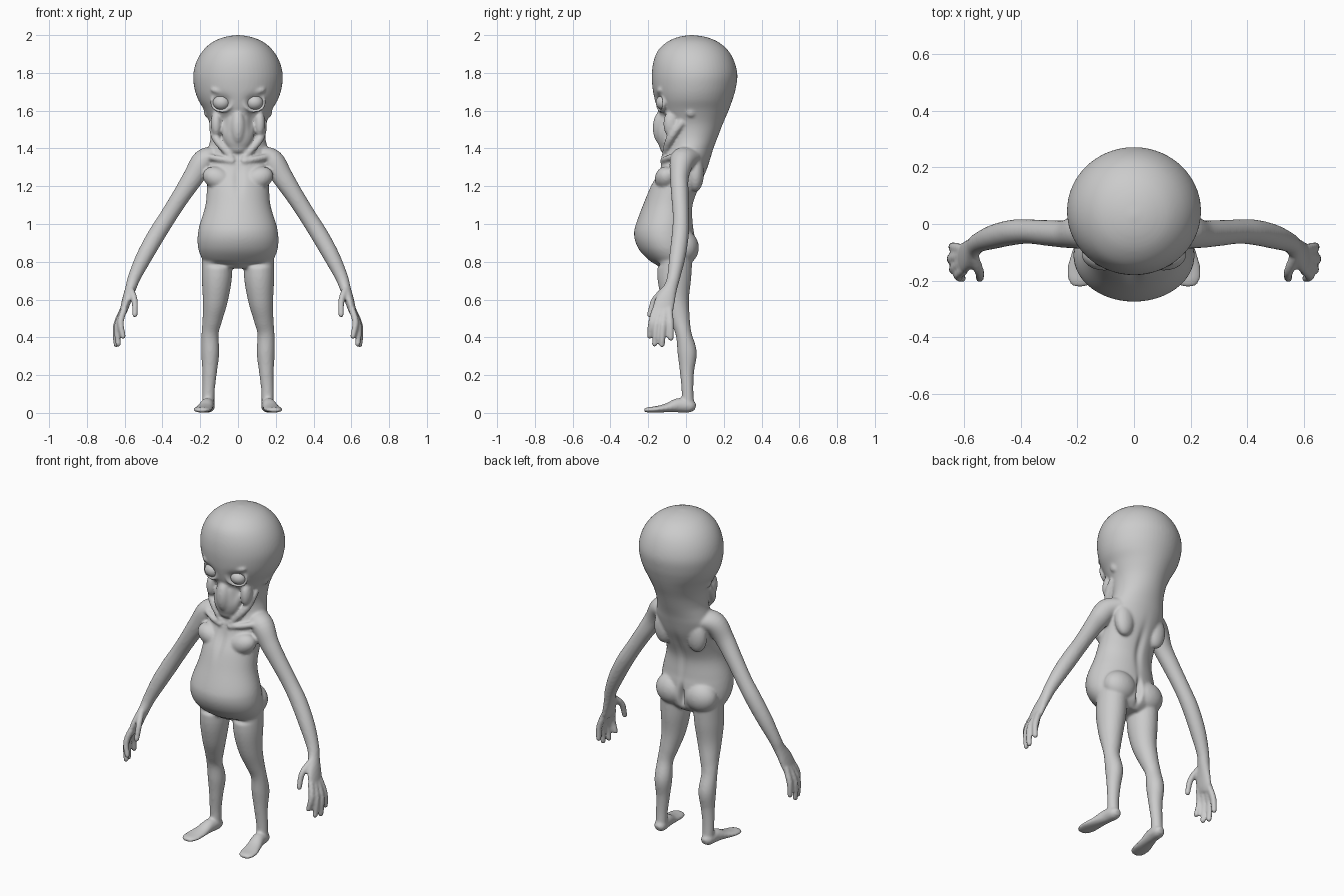
import bpy, bmesh, math
from mathutils import Vector, Matrix

bm = bmesh.new()


def spline(pts, n=5):
    """Catmull-Rom interpolation of rows of any length."""
    p = [pts[0]] + list(pts) + [pts[-1]]
    out = []
    for i in range(1, len(p) - 2):
        for k in range(n):
            t = k / n
            out.append([0.5 * (2 * b + (c - a) * t + (2 * a - 5 * b + 4 * c - d) * t * t
                               + (3 * b - a - 3 * c + d) * t ** 3)
                        for a, b, c, d in zip(p[i - 1], p[i], p[i + 1], p[i + 2])])
    return out + [list(pts[-1])]


def tube(pts, ref=(0, 1, 0), mirror=True, flat=False, sides=28):
    """Rows of x, y, z, radius along ref, radius across ref."""
    rows = spline(pts)
    for s in ((1, -1) if mirror else (1,)):
        rings = []
        for i, r in enumerate(rows):
            a, b = rows[max(i - 1, 0)], rows[min(i + 1, len(rows) - 1)]
            t = Vector((0, 0, 1)) if flat else (Vector(b[:3]) - Vector(a[:3])).normalized()
            u = Vector(ref)
            u = (u - t * u.dot(t)).normalized()
            v = t.cross(u)
            ring = []
            for k in range(sides):
                q = 2 * math.pi * k / sides
                c = Vector(r[:3]) + u * r[3] * math.cos(q) + v * r[4] * math.sin(q)
                ring.append(bm.verts.new((c.x * s, c.y, c.z)))
            rings.append(ring)
        for r0, r1 in zip(rings, rings[1:]):
            for k in range(sides):
                j = (k + 1) % sides
                bm.faces.new((r0[k], r0[j], r1[j], r1[k]))
        bm.faces.new(rings[0])
        bm.faces.new(rings[-1])


def blob(c, r, mirror=True, tilt=0):
    for s in ((1, -1) if mirror else (1,)):
        m = (Matrix.Translation((c[0] * s, c[1], c[2])) @ Matrix.Rotation(tilt * s, 4, 'Y')
             @ Matrix.Diagonal((*r, 1)))
        bmesh.ops.create_uvsphere(bm, u_segments=28, v_segments=18, radius=1, matrix=m)


# Head, neck and torso: z, front y, back y, half width
profile = [(0.765, -.13, .0, .10), (0.80, -.185, .035, .175), (0.85, -.238, .05, .205),
           (0.90, -.266, .05, .214), (0.95, -.275, .045, .212), (1.0, -.265, .038, .202),
           (1.1, -.228, .038, .172), (1.2, -.19, .075, .165), (1.28, -.145, .108, .17),
           (1.35, -.12, .13, .172), (1.40, -.10, .145, .158), (1.46, -.10, .168, .145),
           (1.53, -.115, .195, .15), (1.60, -.148, .225, .178), (1.66, -.166, .247, .212),
           (1.72, -.177, .264, .231), (1.79, -.181, .272, .237), (1.86, -.172, .256, .220),
           (1.92, -.147, .222, .184), (1.965, -.098, .168, .132), (1.99, -.04, .105, .07),
           (2.0, .02, .04, .01)]
tube([(0, (f + b) / 2, z, (b - f) / 2, w) for z, f, b, w in profile],
     mirror=False, flat=True, sides=56)

# Muzzle, nose and chin
blob((0, -.10, 1.49), (.085, .058, .115), False)
blob((0, -.13, 1.51), (.042, .046, .09), False)
blob((0, -.105, 1.41), (.055, .035, .04), False)
# Brow, cheek and ear
blob((.085, -.135, 1.70), (.06, .022, .02), tilt=-.2)
blob((.115, -.08, 1.53), (.03, .04, .07))
blob((.165, .025, 1.595), (.016, .026, .03))
# Neck cords, collar bones and chest
tube([(.135, -.02, 1.54, .02, .02), (.115, -.085, 1.45, .022, .022), (.03, -.115, 1.35, .016, .016)])
tube([(.02, -.125, 1.33, .016, .016), (.10, -.105, 1.345, .016, .016), (.18, -.05, 1.36, .02, .02)], (0, 0, 1))
blob((.105, -.105, 1.24), (.085, .06, .06), tilt=-.4)
# Shoulder blades and buttocks
blob((.11, .05, 1.27), (.06, .045, .10))
blob((.095, -.01, .875), (.1, .078, .09))

# Arms
tube([(.12, .01, 1.36, .07, .05), (.18, -.02, 1.335, .066, .062), (.235, -.035, 1.25, .05, .056),
      (.30, -.032, 1.15, .046, .048), (.37, -.027, 1.04, .043, .045), (.43, -.03, .945, .045, .046),
      (.495, -.045, .83, .043, .043), (.548, -.065, .72, .035, .034), (.568, -.083, .66, .037, .029),
      (.588, -.108, .60, .052, .025), (.603, -.122, .55, .055, .021), (.612, -.126, .52, .04, .015)])
# Fingers and thumb: base, knuckle, tip
digits = [((.602, -.162, .55), (.622, -.183, .48), (.608, -.192, .405)),
          ((.610, -.138, .54), (.638, -.158, .46), (.634, -.166, .365)),
          ((.612, -.112, .54), (.645, -.122, .46), (.645, -.127, .36)),
          ((.608, -.088, .55), (.638, -.082, .47), (.642, -.080, .395)),
          ((.572, -.105, .66), (.548, -.165, .60), (.546, -.192, .52))]
for a, b, c in digits:
    tube([(*a, .018, .018), (*b, .0175, .0175), (*c, .015, .015)], sides=14)
    blob(c, (.015, .015, .015))

# Legs
tube([(.11, -.055, .85, .09, .08), (.112, -.062, .72, .09, .08), (.12, -.055, .6, .072, .067),
      (.135, -.033, .5, .054, .053), (.148, -.013, .42, .042, .045), (.147, .006, .32, .051, .048),
      (.15, .005, .22, .038, .039), (.156, .008, .12, .031, .033), (.157, .01, .04, .034, .032)])
# Feet
tube([(.157, .05, .028, .018, .016), (.157, .025, .035, .035, .033), (.164, -.04, .04, .037, .038),
      (.176, -.10, .027, .043, .024), (.186, -.155, .019, .05, .017), (.193, -.2, .016, .042, .014),
      (.195, -.222, .014, .022, .009)], (1, 0, 0))

# Eyelids: rings around the eyes
lid = [(.087 + .053 * math.cos(q), -.138 + .018 * math.cos(q), 1.643 + .045 * math.sin(q), .009, .009)
       for q in [2 * math.pi * k / 12 for k in range(13)]]
tube(lid, sides=10)

# Fuse everything into one skin
bmesh.ops.recalc_face_normals(bm, faces=bm.faces)
raw = bpy.data.meshes.new("body_parts")
bm.to_mesh(raw)
bm.free()
body = bpy.data.objects.new("body", raw)
bpy.context.collection.objects.link(body)
rm = body.modifiers.new("fuse", 'REMESH')
rm.mode, rm.voxel_size = 'VOXEL', .0075
sm = body.modifiers.new("soften", 'SMOOTH')
sm.factor, sm.iterations = .5, 6
skin = bpy.data.meshes.new_from_object(body.evaluated_get(bpy.context.evaluated_depsgraph_get()))
body.modifiers.clear()
body.data = skin

# Sculpted dents: centre, spread, push (x side is mirrored)
dents = [((.087, -.16, 1.643), (.04, .05, .033), (0, .025, 0)),
         ((.07, -.14, 1.54), (.018, .05, .05), (0, .015, 0)),
         ((0, .07, .86), (.014, .06, .06), (0, -.045, 0)),
         ((0, .07, 1.12), (.022, .06, .13), (0, -.014, 0)),
         ((0, -.17, 1.24), (.025, .06, .09), (0, .012, 0)),
         ((.09, -.17, .785), (.07, .06, .012), (0, .015, 0))]
for v in skin.vertices:
    p = v.co.copy()
    for c, w, d in dents:
        e = (((abs(p.x) - c[0]) / w[0]) ** 2 + ((p.y - c[1]) / w[1]) ** 2 + ((p.z - c[2]) / w[2]) ** 2)
        if e < 9:
            v.co += Vector(d) * math.exp(-e)
for f in skin.polygons:
    f.use_smooth = True

# Eyes
for s, name in ((1, "left_eye"), (-1, "right_eye")):
    bpy.ops.mesh.primitive_uv_sphere_add(segments=32, ring_count=20, radius=1,
                                         location=(.087 * s, -.118, 1.643))
    eye = bpy.context.object
    eye.name = name
    eye.scale = (.046, .042, .04)
    bpy.ops.object.shade_smooth()
